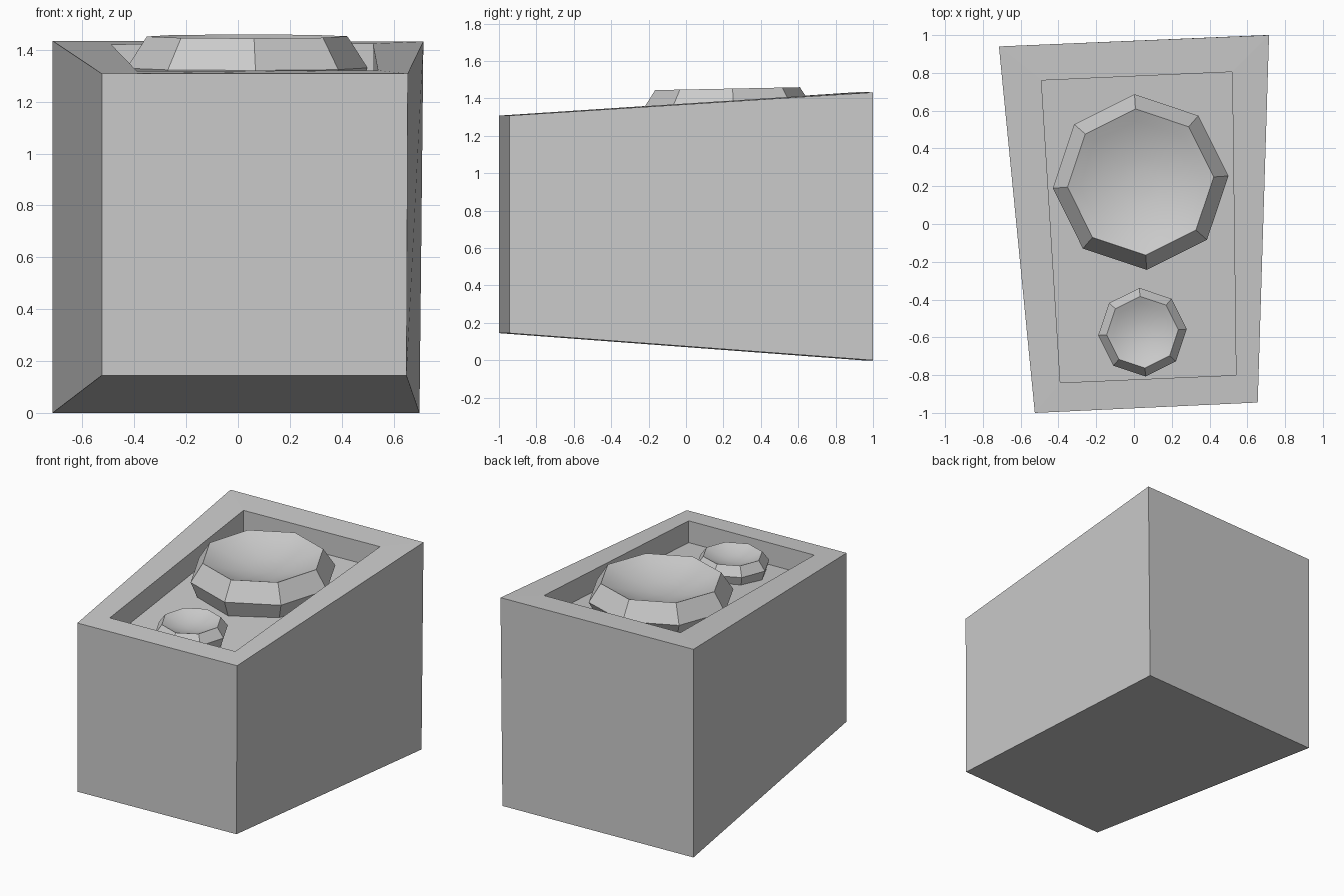
import bpy, bmesh, math
from mathutils import Vector

cube = bpy.data.objects.get("Cube")
if cube:
    bpy.data.objects.remove(cube, do_unlink=True)

# One grey material for everything
GREY = (0.6, 0.6, 0.6, 1.0)
grey = bpy.data.materials.new("light grey")
grey.use_nodes = True
grey.diffuse_color = GREY
grey.node_tree.nodes["Principled BSDF"].inputs["Base Color"].default_value = GREY


def loft(name, rings, smooth_from=None):
    """Skin a stack of rings, cap both ends; bands from smooth_from on are smooth."""
    bm = bmesh.new()
    loops = [[bm.verts.new(p) for p in ring] for ring in rings]
    n = len(loops[0])
    bm.faces.new(loops[0][::-1])
    for k, (low, high) in enumerate(zip(loops, loops[1:])):
        for i in range(n):
            j = (i + 1) % n
            face = bm.faces.new((low[i], low[j], high[j], high[i]))
            face.smooth = smooth_from is not None and k >= smooth_from
    cap = bm.faces.new(loops[-1])
    cap.smooth = smooth_from is not None
    if smooth_from is not None:
        rim = loops[smooth_from]
        for i in range(n):
            bm.edges.get((rim[i], rim[(i + 1) % n])).smooth = False
    mesh = bpy.data.meshes.new(name)
    bm.to_mesh(mesh)
    bm.free()
    mesh.materials.append(grey)
    obj = bpy.data.objects.new(name, mesh)
    bpy.context.collection.objects.link(obj)
    return obj


# Tapered cabinet with a recessed tray in the sloping top
def slope(y):
    return 1.31 + 0.0645 * (y + 0.97)


outer = [(-0.525, -1.0), (0.655, -0.945), (0.715, 1.0), (-0.715, 0.94)]
inner = [(-0.39, -0.84), (0.54, -0.80), (0.52, 0.805), (-0.49, 0.76)]
RECESS = 0.15
bottom = [(-0.525, -1.0, 0.145), (0.65, -0.945, 0.145), (0.70, 1.0, 0), (-0.715, 0.94, 0)]
top = [(x, y, z) for (x, y), z in zip(outer, (1.308, 1.308, 1.432, 1.435))]
lip = [(x, y, slope(y)) for x, y in inner]
floor = [(x, y, slope(y) - RECESS) for x, y in inner]
loft("cabinet", [bottom, top, lip, floor])


# Eight-sided dishes with a bevelled rim and a smooth hollow
def dish(name, centre, wide, rim, z_wide, z_rim, depth, tilt):
    cx, cy = centre

    def ring(radius, z, lean=0.0):
        pts = []
        for i in range(8):
            a = math.radians(94) + i * math.tau / 8
            dy = radius * math.sin(a)
            pts.append(Vector((cx + radius * math.cos(a), cy + dy, z + lean * dy)))
        return pts

    base = ring(wide * 0.9, slope(cy) - RECESS - 0.01, 0.0645)
    rings = [base, ring(wide, z_wide, tilt), ring(rim, z_rim, tilt)]
    steps = 6
    for s in range(1, steps):
        t = 1 - s / steps
        rings.append(ring(rim * t, z_rim - depth * (1 - t * t), tilt))
    return loft(name, rings, smooth_from=2)


dish("large_dish", (0.035, 0.222), 0.466, 0.388, 1.33, 1.452, 0.09, 0.02)
dish("small_dish", (0.045, -0.573), 0.235, 0.19, 1.25, 1.312, 0.045, 0.03)
